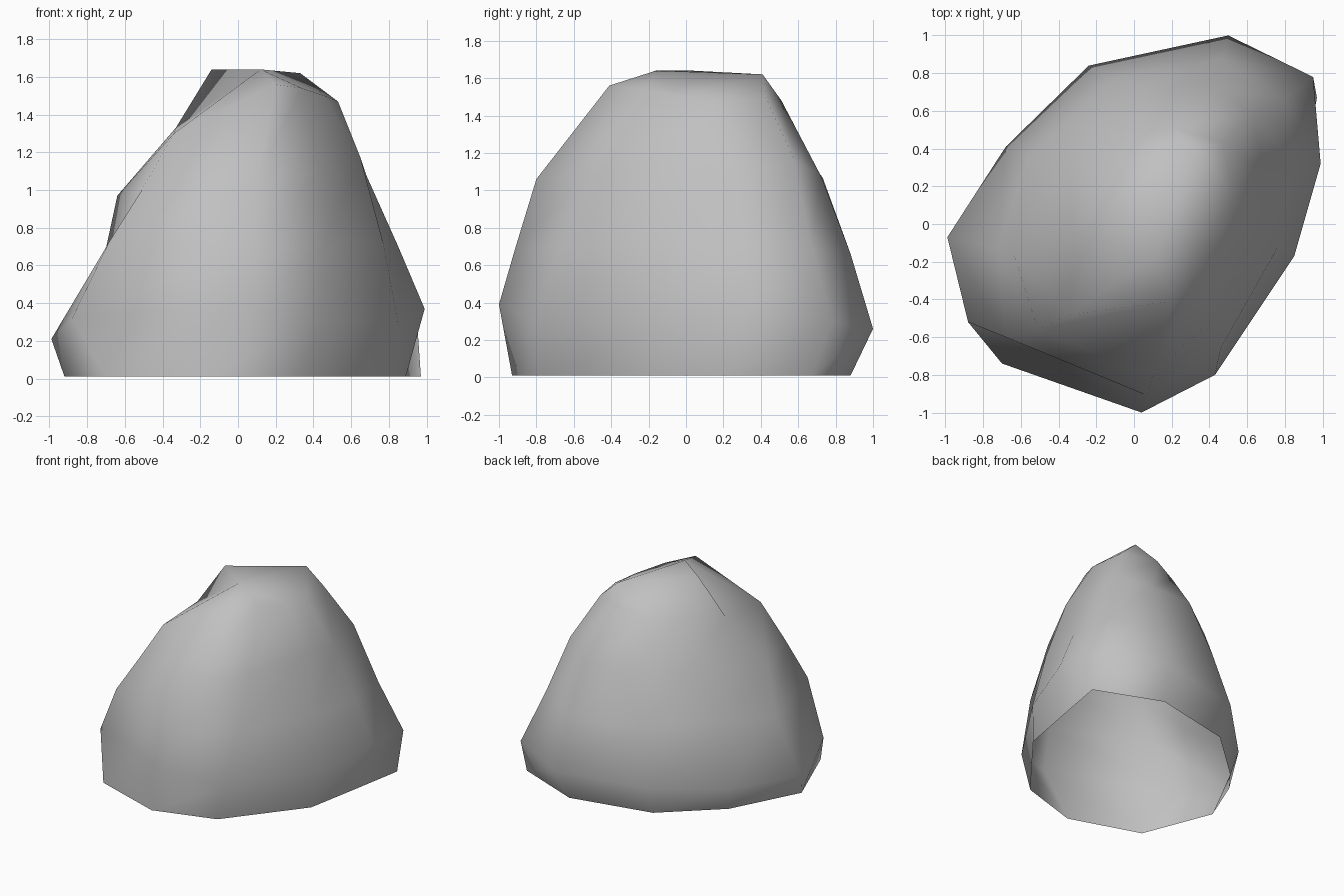
import bpy
import bmesh

default_cube = bpy.data.objects.get("Cube")
if default_cube:
    bpy.data.objects.remove(default_cube, do_unlink=True)


def make_material(name, grey):
    """Create one flat matte material."""
    material = bpy.data.materials.new(name)
    material.use_nodes = True
    colour = (grey, grey, grey, 1)
    material.diffuse_color = colour
    shader = material.node_tree.nodes["Principled BSDF"]
    shader.inputs["Base Color"].default_value = colour
    shader.inputs["Roughness"].default_value = 0.9
    return material


def loft(rings):
    """Bridge rings of equal length with quads and leave the base open."""
    mesh_builder = bmesh.new()
    loops = [[mesh_builder.verts.new(point) for point in ring] for ring in rings]
    count = len(loops[0])
    for lower, upper in zip(loops, loops[1:]):
        for i in range(count):
            following = (i + 1) % count
            mesh_builder.faces.new(
                (lower[i], lower[following], upper[following], upper[i]))
    # The last ring repeats its corners: close it, then weld it to a triangle
    mesh_builder.faces.new(loops[-1])
    bmesh.ops.remove_doubles(mesh_builder, verts=mesh_builder.verts, dist=0.001)
    bmesh.ops.recalc_face_normals(mesh_builder, faces=mesh_builder.faces)
    return mesh_builder


# Open rim on the ground
rim = [(x, y, 0.01) for x, y in (
    (.89, .22), (.97, .67), (.44, .88), (-.22, .74), (-.64, .36),
    (-.92, -.18), (-.7, -.74), (-.13, -.93), (.36, -.78), (.81, -.21))]

# Widest ring, just above the rim
belly = [
    (.99, .32, .37), (.95, .78, .3), (.5, 1, .26), (-.24, .84, .25),
    (-.68, .41, .2), (-.99, -.07, .21), (-.88, -.52, .32),
    (.04, -1, .39), (.43, -.8, .3), (.85, -.17, .29)]

# Slight hollow on one flank, steep slopes elsewhere
waist = [
    (.85, .31, .7), (.8, .67, .7), (.46, .88, .66), (-.12, .77, .68),
    (-.56, .36, .7), (-.72, -.13, .6), (-.68, -.6, .73),
    (.07, -.91, .7), (.46, -.66, .7), (.77, -.11, .72)]

# Narrowing upper body
shoulder = [
    (.68, .28, 1.08), (.64, .58, 1.16), (.42, .72, 1.08), (.07, .73, 1.07),
    (-.33, .43, 1.08), (-.64, -.15, .97), (-.51, -.56, 1),
    (.1, -.8, 1.06), (.44, -.48, 1.1), (.65, -.02, 1.17)]

# Crown below the blunt summit
crown = [
    (.53, .15, 1.47), (.47, .43, 1.49), (.2, .51, 1.48), (0, .45, 1.42),
    (-.18, .25, 1.43), (-.33, -.05, 1.33), (-.34, -.48, 1.3),
    (.2, -.41, 1.56), (.34, -.22, 1.54), (.46, -.02, 1.5)]

# Three summit corners, each shared by neighbouring columns
back, side, front = (.33, .41, 1.62), (-.14, .03, 1.64), (.12, -.16, 1.64)
summit = [back] * 4 + [side] * 2 + [front] * 4

builder = loft([rim, belly, waist, shoulder, crown, summit])

# Rock shell object
mesh = bpy.data.meshes.new("rock_shell")
builder.to_mesh(mesh)
builder.free()
rock = bpy.data.objects.new("rock_shell", mesh)
bpy.context.collection.objects.link(rock)
mesh.materials.append(make_material("stone grey", 0.53))

# Soft shading over the whole boulder
for face in mesh.polygons:
    face.use_smooth = True
mesh.update()
